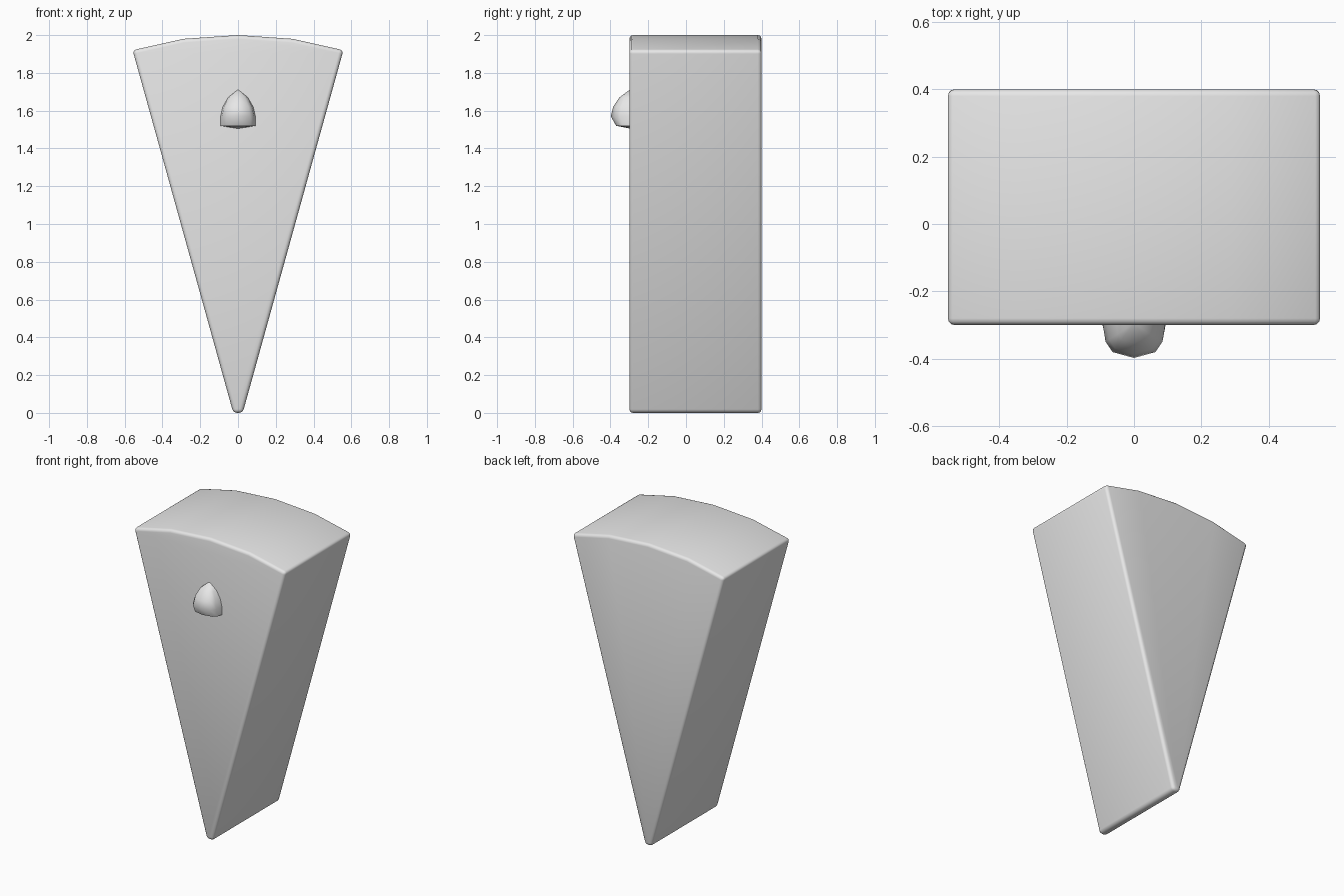
import bpy, bmesh

if "Cube" in bpy.data.objects:
    bpy.data.objects.remove(bpy.data.objects["Cube"])

stone = bpy.data.materials.new("light grey")
stone.diffuse_color = (0.8, 0.8, 0.8, 1)
stone.use_nodes = True
stone.node_tree.nodes["Principled BSDF"].inputs["Base Color"].default_value = stone.diffuse_color


def make_object(name, bm):
    bmesh.ops.recalc_face_normals(bm, faces=bm.faces)
    mesh = bpy.data.meshes.new(name)
    bm.to_mesh(mesh)
    bm.free()
    mesh.materials.append(stone)
    obj = bpy.data.objects.new(name, mesh)
    bpy.context.collection.objects.link(obj)
    return obj


# Tapered wedge with a gently arched top, extruded front to back
half = [(0.025, 0.0), (0.558, 1.92), (0.29, 1.98)]
outline = half + [(0, 2.0)] + [(-x, z) for x, z in reversed(half)]
bm = bmesh.new()
front = bm.faces.new([bm.verts.new((x, -0.3, z)) for x, z in outline])
back = bmesh.ops.extrude_face_region(bm, geom=[front])["geom"]
bmesh.ops.translate(bm, vec=(0, 0.7, 0),
                    verts=[g for g in back if isinstance(g, bmesh.types.BMVert)])
if not front.is_valid or len([f for f in bm.faces if len(f.verts) == 7]) < 2:
    bm.faces.new([v for v in bm.verts if v.co.y < 0])
wedge = make_object("wedge_block", bm)
wedge.data.polygons.foreach_set("use_smooth", [True] * len(wedge.data.polygons))
bevel = wedge.modifiers.new("soft_edges", 'BEVEL')
bevel.width = 0.02
bevel.segments = 3
bevel.limit_method = 'ANGLE'
bevel.angle_limit = 0.5

# Pointed knob: half rings stacked against the front face (z, half width, depth)
rings = [(1.52, 0.095, 0.07), (1.57, 0.094, 0.098), (1.62, 0.082, 0.086),
         (1.67, 0.053, 0.053)]
section = [(1, -0.1), (0.9, 0.5), (0.68, 0.82), (0, 1),
           (-0.68, 0.82), (-0.9, 0.5), (-1, -0.1)]
bm = bmesh.new()
loops = [[bm.verts.new((w * sx, -0.3 - d * sy, z)) for sx, sy in section]
         for z, w, d in rings]
base = bm.verts.new((0, -0.295, 1.505))
tip = bm.verts.new((0, -0.295, 1.713))
n = len(section)
for low, high in zip(loops, loops[1:]):
    for i in range(n):
        j = (i + 1) % n
        bm.faces.new((low[i], low[j], high[j], high[i]))
for i in range(n):
    j = (i + 1) % n
    bm.faces.new((loops[0][j], loops[0][i], base))
    bm.faces.new((loops[-1][i], loops[-1][j], tip))
knob = make_object("front_knob", bm)
bpy.context.view_layer.objects.active = knob
knob.select_set(True)
bpy.ops.object.shade_smooth_by_angle(angle=0.9)
